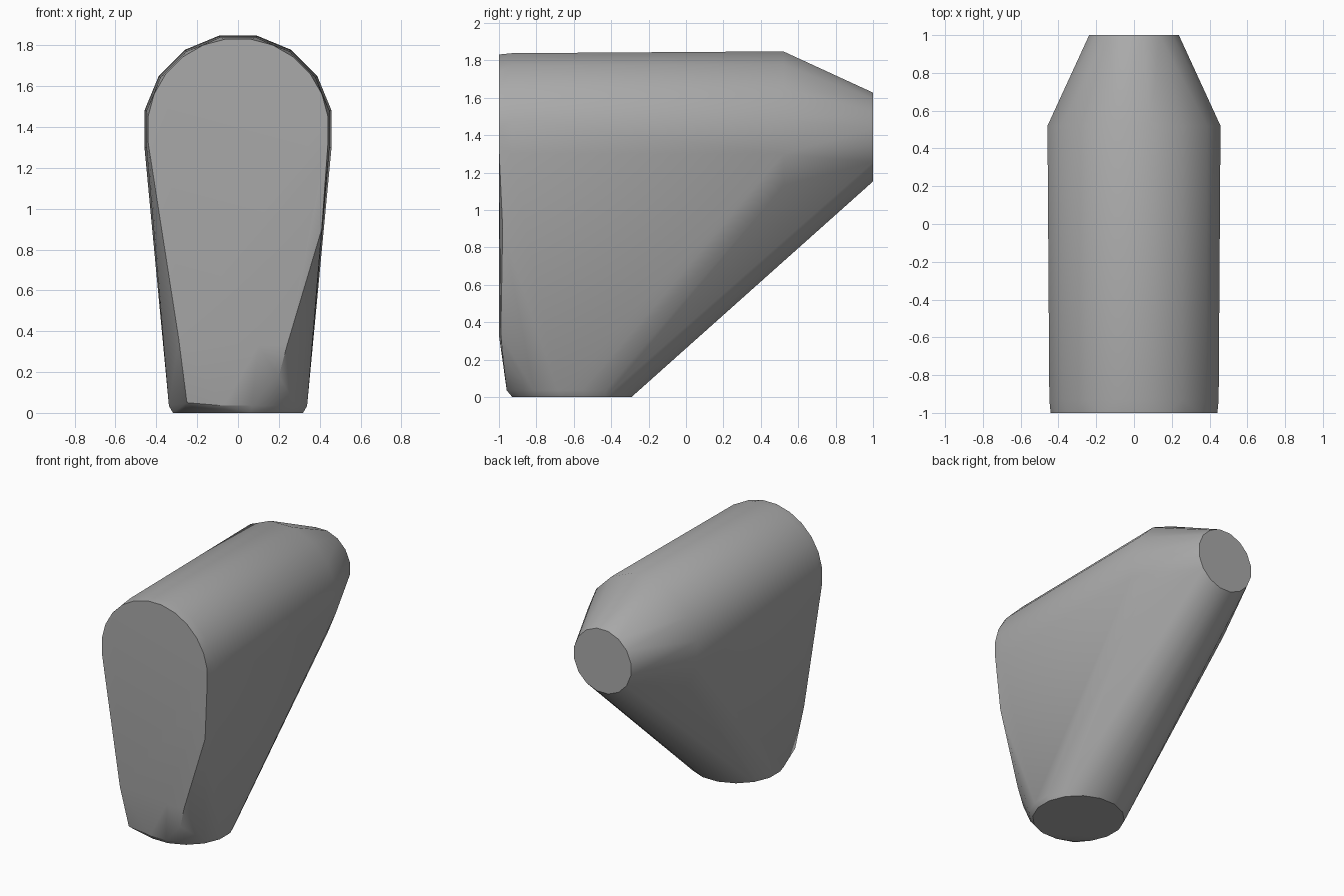
import bpy, bmesh, math
from mathutils import Vector

cube = bpy.data.objects.get("Cube")
if cube:
    bpy.data.objects.remove(cube, do_unlink=True)

grey = bpy.data.materials.new("plain grey")
grey.use_nodes = True
colour = (0.4, 0.4, 0.4, 1)
grey.diffuse_color = colour
grey.node_tree.nodes["Principled BSDF"].inputs["Base Color"].default_value = colour


def ring(centre, radius, across, up, sides=16):
    """Points of a circle in the plane of two axes."""
    angles = [math.tau * (i + 0.5) / sides for i in range(sides)]
    return [Vector(centre) + Vector(across) * radius * math.cos(a)
            + Vector(up) * radius * math.sin(a) for a in angles]


X, Y, Z = (1, 0, 0), (0, 1, 0), (0, 0, 1)
axis = 1.39

# Upper barrel: front rim, full width, shoulder and small rear end
points = ring((0, -1, axis), 0.445, X, Z, 24)
points += ring((0, -0.93, axis), 0.457, X, Z)
points += ring((0, 0.52, axis), 0.467, X, Z)
points += ring((0, 1, axis), 0.242, X, Z)

# Round foot with a slight bevel
points += ring((0, -0.61, 0), 0.325, X, Y)
points += ring((0, -0.62, 0.035), 0.345, X, Y)

# Lower front panel, wider on one side
points += [Vector(p) for p in [
    (-0.29, -1, 0.36), (0.1, -1, 0.33), (0.24, -0.99, 0.33),
    (-0.25, -0.95, 0.05), (0.2, -0.975, 0.18), (0.12, -0.96, 0.09),
    (0.41, -0.98, 0.9)]]

# Shrink-wrap the sections into one solid
bm = bmesh.new()
for p in points:
    bm.verts.new(p)
hull = bmesh.ops.convex_hull(bm, input=bm.verts[:])
loose = {g for g in hull["geom_interior"] + hull["geom_unused"]
         if isinstance(g, bmesh.types.BMVert)}
bmesh.ops.delete(bm, geom=list(loose), context="VERTS")
bmesh.ops.dissolve_limit(bm, angle_limit=math.radians(1),
                         verts=bm.verts[:], edges=bm.edges[:])
bmesh.ops.recalc_face_normals(bm, faces=bm.faces[:])

mesh = bpy.data.meshes.new("wedge_body")
bm.to_mesh(mesh)
bm.free()
mesh.materials.append(grey)
body = bpy.data.objects.new("wedge_body", mesh)
bpy.context.collection.objects.link(body)

bpy.ops.object.select_all(action="DESELECT")
body.select_set(True)
bpy.context.view_layer.objects.active = body
bpy.ops.object.shade_smooth_by_angle(angle=math.radians(30))
